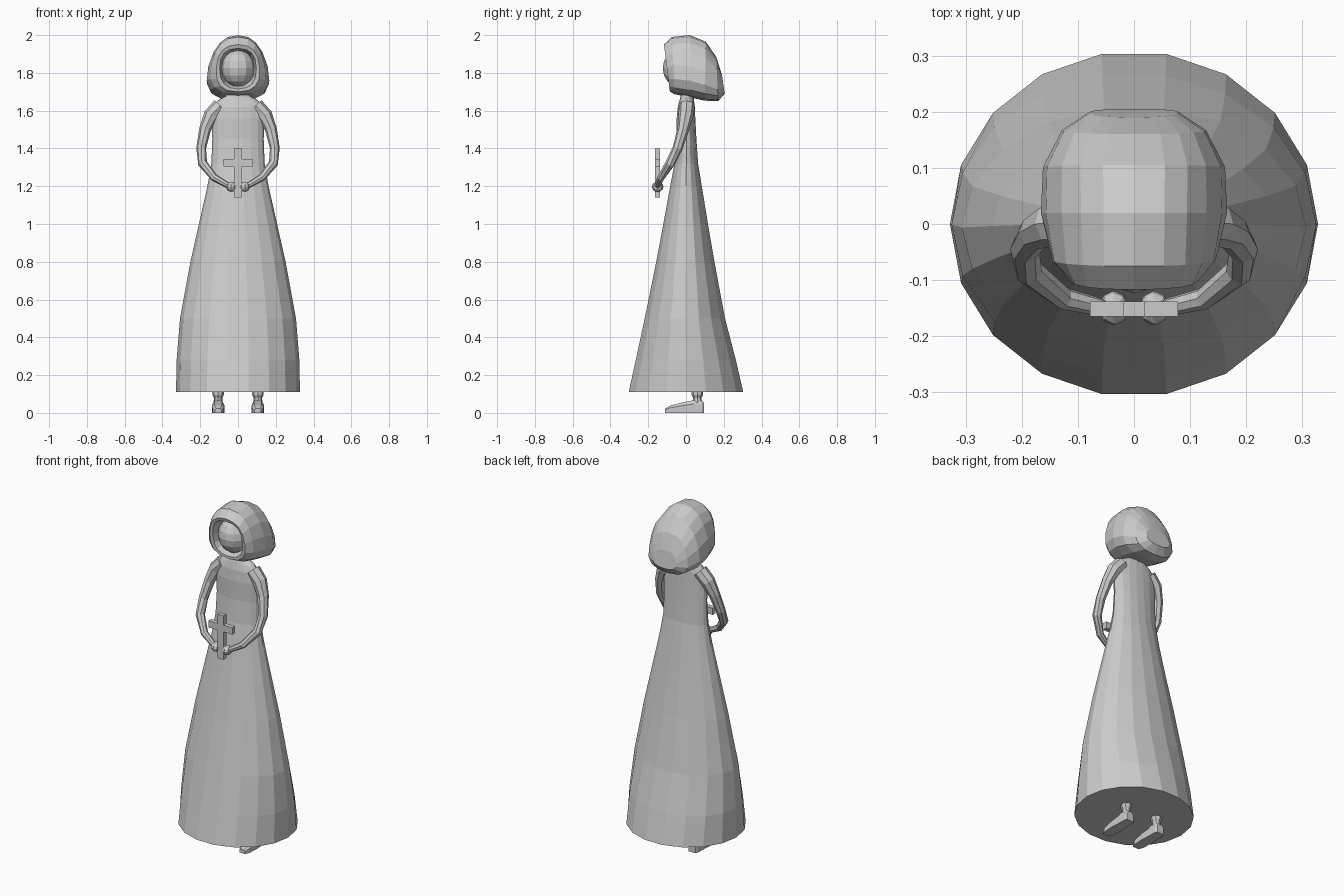
import bpy, bmesh
from math import sin, cos, pi, copysign
from mathutils import Vector


def finish(name, bm, mirror=False):
    bmesh.ops.recalc_face_normals(bm, faces=bm.faces)
    me = bpy.data.meshes.new(name)
    bm.to_mesh(me)
    bm.free()
    ob = bpy.data.objects.new(name, me)
    bpy.context.collection.objects.link(ob)
    if mirror:
        m = ob.modifiers.new("mirror", 'MIRROR')
        m.use_axis[0] = True
    return ob


def loft(name, rings, mirror=False):
    bm = bmesh.new()
    vs = [[bm.verts.new(p) for p in r] for r in rings]
    n = len(vs[0])
    for a, b in zip(vs, vs[1:]):
        for i in range(n):
            j = (i + 1) % n
            bm.faces.new((a[i], a[j], b[j], b[i]))
    bm.faces.new(vs[0])
    bm.faces.new(vs[-1])
    return finish(name, bm, mirror)


def ball(name, center, scale, u, v, mirror=False):
    bm = bmesh.new()
    bmesh.ops.create_uvsphere(bm, u_segments=u, v_segments=v, radius=1)
    for p in bm.verts:
        p.co = Vector(center) + p.co * Vector(scale)
    return finish(name, bm, mirror)


# Long dress: height, half width, front y, back y
dress = [(0.11, 0.328, -0.308, 0.308), (0.28, 0.325, -0.27, 0.268),
         (0.50, 0.307, -0.222, 0.21), (0.80, 0.252, -0.16, 0.153),
         (1.00, 0.207, -0.122, 0.118), (1.20, 0.162, -0.085, 0.085),
         (1.32, 0.141, -0.062, 0.065), (1.45, 0.136, -0.05, 0.056),
         (1.56, 0.14, -0.05, 0.05), (1.62, 0.135, -0.044, 0.047),
         (1.655, 0.105, -0.035, 0.043), (1.675, 0.068, -0.03, 0.04),
         (1.72, 0.045, -0.03, 0.04)]
N = 18
loft("dress", [[(w * cos(2 * pi * i / N),
                 (f + b) / 2 + (b - f) / 2 * sin(2 * pi * i / N), z)
                for i in range(N)] for z, w, f, b in dress])

# Veil: tilted pear-shaped rings from face recess to back
# (top y, top z, bottom y, bottom z, half width, pear amount)
veil = [(-0.04, 1.91, -0.04, 1.735, 0.085, 0), (-0.11, 1.93, -0.085, 1.715, 0.097, 0),
        (-0.117, 1.95, -0.085, 1.70, 0.115, 0.08), (-0.075, 1.99, -0.06, 1.687, 0.142, 0.2),
        (0.02, 2.0, 0.02, 1.67, 0.157, 0.27), (0.105, 1.965, 0.10, 1.653, 0.155, 0.25),
        (0.16, 1.885, 0.17, 1.65, 0.125, 0.2), (0.19, 1.79, 0.205, 1.69, 0.078, 0.1)]


def power(v):
    return copysign(abs(v) ** 0.8, v)


rings = []
for ty, tz, by, bz, w, k in veil:
    r = []
    for i in range(16):
        c, s = power(cos(2 * pi * i / 16)), power(sin(2 * pi * i / 16))
        r.append((w * c * (1 - k * s), (ty + by) / 2 + (ty - by) / 2 * s,
                  (tz + bz) / 2 + (tz - bz) / 2 * s))
    rings.append(r)
loft("veil", rings)

# Face inside the veil
ball("face", (0, -0.035, 1.825), (0.088, 0.088, 0.1), 12, 8)

# Arms: x, y, z, radius along a bent path
path = [(0.095, 0.005, 1.625, 0.042), (0.143, 0.0, 1.575, 0.04),
        (0.175, -0.015, 1.50, 0.031), (0.195, -0.045, 1.40, 0.026),
        (0.187, -0.085, 1.32, 0.025), (0.125, -0.133, 1.245, 0.02),
        (0.045, -0.152, 1.20, 0.015)]
rings = []
for i, (x, y, z, rad) in enumerate(path):
    a, b = path[max(i - 1, 0)], path[min(i + 1, len(path) - 1)]
    d = (Vector(b[:3]) - Vector(a[:3])).normalized()
    u = d.cross(Vector((0, 1, 0))).normalized()
    v = d.cross(u)
    rings.append([Vector((x, y, z)) + rad * (u * cos(pi * k / 4) + v * sin(pi * k / 4))
                  for k in range(8)])
loft("arms", rings, True)
ball("hands", (0.036, -0.15, 1.197), (0.027, 0.031, 0.027), 8, 6, True)

# Cross held in front
w, h, t, lo, hi = 0.02, 0.078, 1.40, 1.305, 1.345
half = [(w, 1.14), (w, lo), (h, lo), (h, hi), (w, hi), (w, t)]
outline = half + [(-x, z) for x, z in reversed(half)]
loft("cross", [[(x, y, z) for x, z in outline] for y in (-0.165, -0.138)])

# Shoes: y, half width, top z
shoe = [(-0.11, 0.018, 0.022), (-0.085, 0.03, 0.038), (-0.02, 0.033, 0.055),
        (0.04, 0.03, 0.067), (0.085, 0.029, 0.062), (0.095, 0.022, 0.055)]
loft("shoes", [[(0.105 + w, y, 0), (0.105 + w, y, z * 0.7), (0.105 + w * 0.6, y, z),
                (0.105 - w * 0.6, y, z), (0.105 - w, y, z * 0.7), (0.105 - w, y, 0)]
               for y, w, z in shoe], True)

# Ankles
loft("ankles", [[(0.105 + r * cos(pi * i / 4), 0.06 + r * sin(pi * i / 4), z)
                 for i in range(8)]
                for z, r in ((0.04, 0.026), (0.08, 0.022), (0.095, 0.03), (0.12, 0.03))], True)
